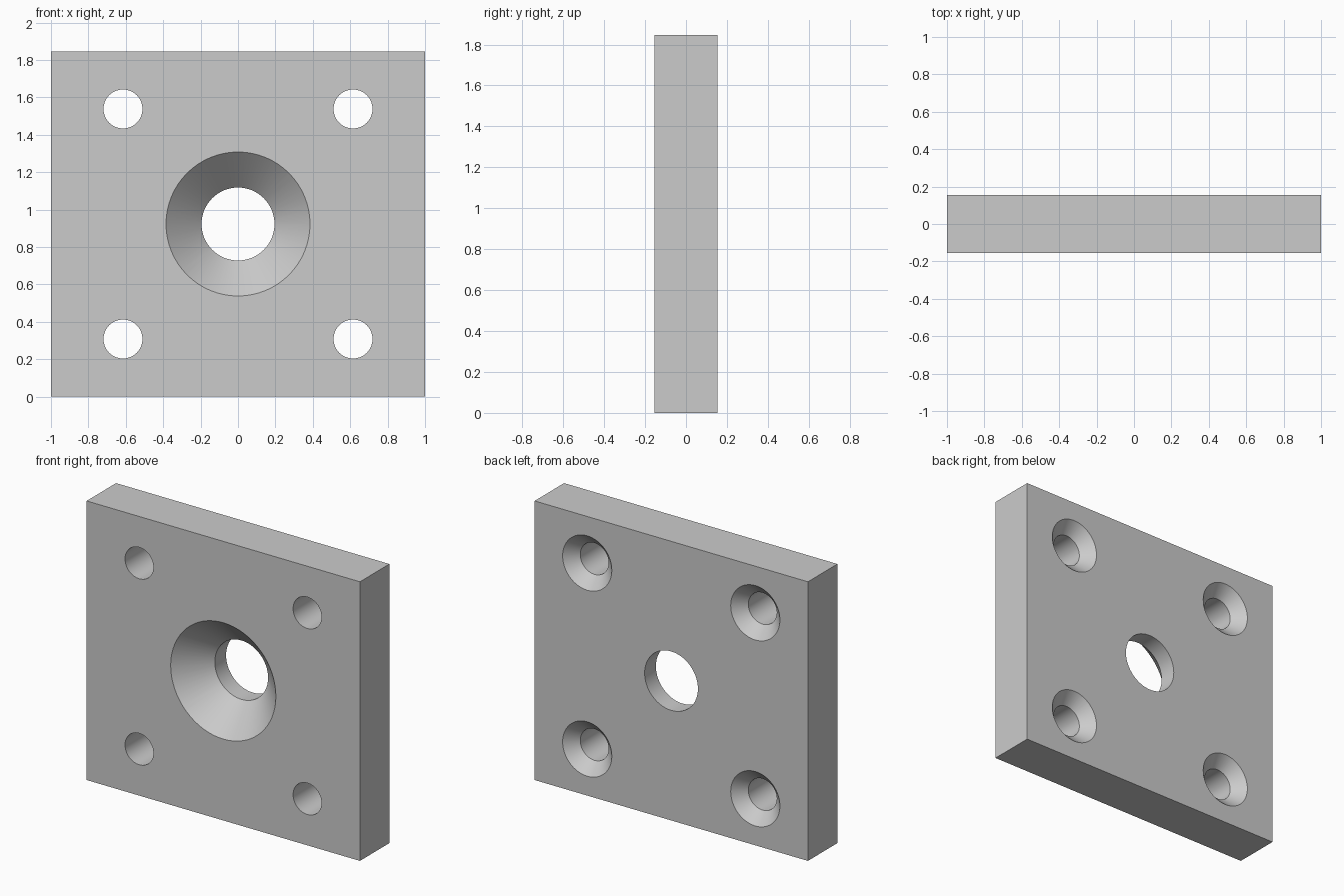
import bpy, bmesh, math

if "Cube" in bpy.data.objects:
    bpy.data.objects.remove(bpy.data.objects["Cube"])

WIDTH, DEPTH, HEIGHT = 2.0, 0.308, 1.846
MID = HEIGHT / 2
SEGMENTS = 64

grey = bpy.data.materials.new("plain grey")
grey.diffuse_color = (0.6, 0.6, 0.6, 1)
grey.use_nodes = True
grey.node_tree.nodes["Principled BSDF"].inputs["Base Color"].default_value = grey.diffuse_color


def new_object(name, bm):
    bmesh.ops.recalc_face_normals(bm, faces=bm.faces)
    mesh = bpy.data.meshes.new(name)
    bm.to_mesh(mesh)
    bm.free()
    obj = bpy.data.objects.new(name, mesh)
    bpy.context.collection.objects.link(obj)
    mesh.materials.append(grey)
    return obj


def countersunk_cutter(name, x, z, hole_r, sink_r, side):
    """Turned cutter along y; its 45 degree sink opens at side -1 (front) or 1 (back)."""
    face = DEPTH / 2
    step = sink_r - hole_r
    over = 0.05
    profile = [(-face - over, hole_r), (face - step, hole_r),
               (face + over, sink_r + over)]
    bm = bmesh.new()
    rings = []
    for y, r in profile:
        rings.append([bm.verts.new((x + r * math.cos(a), side * y, z + r * math.sin(a)))
                      for a in (2 * math.pi * i / SEGMENTS for i in range(SEGMENTS))])
    for lower, upper in zip(rings, rings[1:]):
        for i in range(SEGMENTS):
            j = (i + 1) % SEGMENTS
            bm.faces.new((lower[i], lower[j], upper[j], upper[i]))
    bm.faces.new(rings[0])
    bm.faces.new(rings[-1])
    return new_object(name, bm)


# Rectangular plate
bm = bmesh.new()
bmesh.ops.create_cube(bm, size=1)
for v in bm.verts:
    v.co = (v.co.x * WIDTH, v.co.y * DEPTH, v.co.z * HEIGHT + MID)
plate = new_object("mounting_plate", bm)

# Centre hole sunk from the front, four corner holes sunk from the back
cutters = [countersunk_cutter("centre_hole_cutter", 0, MID, 0.195, 0.385, -1)]
for sx in (-1, 1):
    for sz in (-1, 1):
        cutters.append(countersunk_cutter("corner_hole_cutter", sx * 0.615,
                                          MID + sz * 0.615, 0.104, 0.18, 1))

bpy.context.view_layer.objects.active = plate
for cutter in cutters:
    cut = plate.modifiers.new("hole", "BOOLEAN")
    cut.operation = "DIFFERENCE"
    cut.solver = "EXACT"
    cut.object = cutter
    bpy.ops.object.modifier_apply(modifier=cut.name)
    bpy.data.objects.remove(cutter)

# Smooth hole walls with crisp rims
bpy.ops.object.select_all(action="DESELECT")
plate.select_set(True)
bpy.ops.object.shade_smooth_by_angle(angle=math.radians(30))
